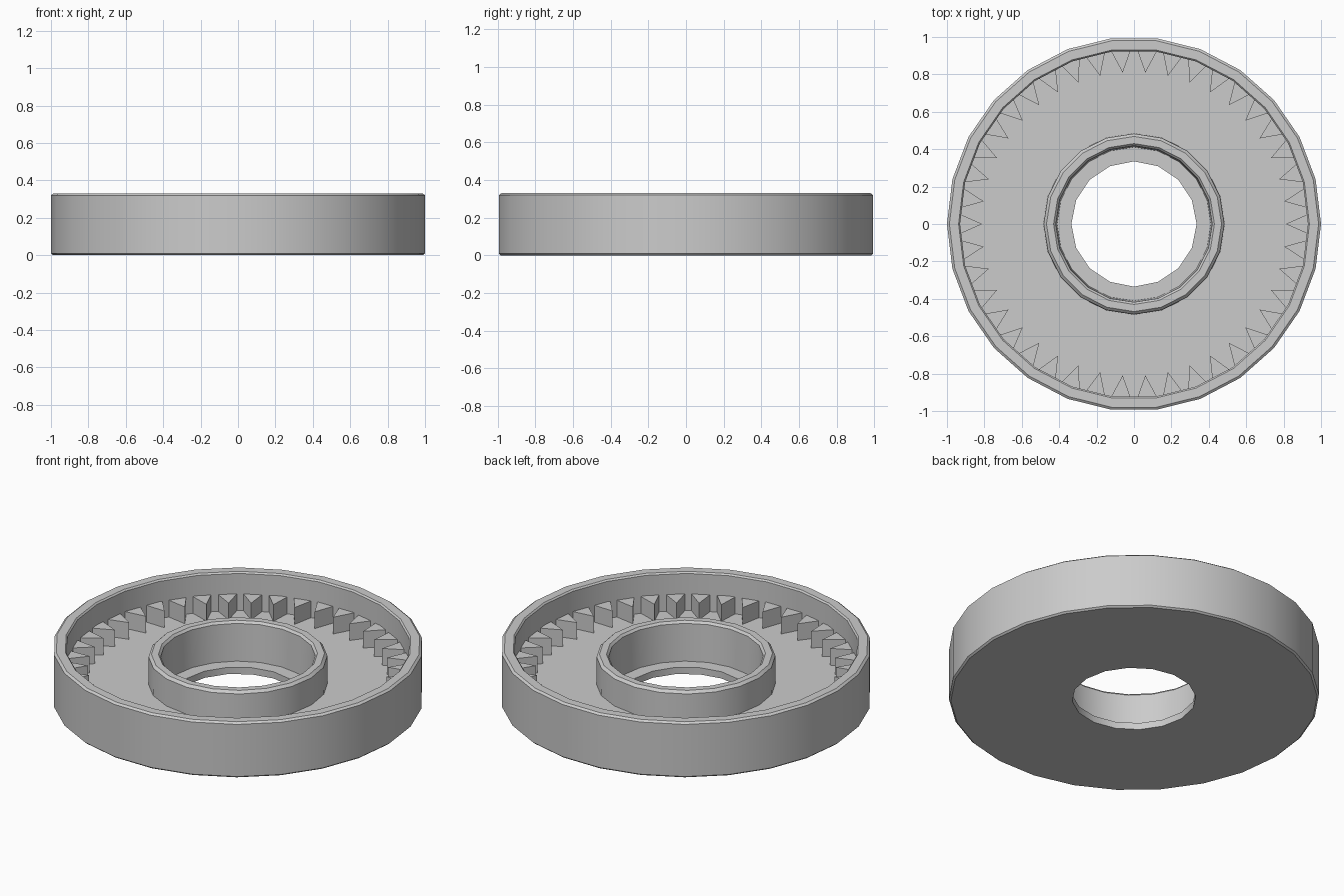
import bpy, bmesh, math
from math import cos, sin, pi, tau

cube = bpy.data.objects.get("Cube")
if cube:
    bpy.data.objects.remove(cube)

grey = bpy.data.materials.new("plain_grey")
grey.use_nodes = True
colour = (0.6, 0.6, 0.6, 1)
grey.diffuse_color = colour
grey.node_tree.nodes["Principled BSDF"].inputs["Base Color"].default_value = colour


def finish(bm, name, smooth_angle=None):
    mesh = bpy.data.meshes.new(name)
    bm.to_mesh(mesh)
    bm.free()
    mesh.materials.append(grey)
    ob = bpy.data.objects.new(name, mesh)
    bpy.context.collection.objects.link(ob)
    if smooth_angle:
        bpy.ops.object.select_all(action='DESELECT')
        ob.select_set(True)
        bpy.context.view_layer.objects.active = ob
        bpy.ops.object.shade_smooth_by_angle(angle=math.radians(smooth_angle))
    return ob


def bridge(bm, a, b):
    """Skin two rings that may have different side counts."""
    na, nb = len(a), len(b)
    if na == nb:
        for i in range(na):
            j = (i + 1) % na
            bm.faces.new((a[i], b[i], b[j], a[j]))
        return
    i = j = 0
    while i < na or j < nb:
        if j >= nb or (i < na and (i + 0.5) / na <= (j + 0.5) / nb):
            bm.faces.new((a[i % na], b[j % nb], a[(i + 1) % na]))
            i += 1
        else:
            bm.faces.new((a[i % na], b[j % nb], b[(j + 1) % nb]))
            j += 1


def lathe(name, profile):
    """Profile points are radius, height, side count."""
    bm = bmesh.new()
    rings = [[bm.verts.new((r * cos(tau * k / n), r * sin(tau * k / n), z))
              for k in range(n)] for r, z, n in profile]
    for a, b in zip(rings, rings[1:]):
        bridge(bm, a, b)
    bm.normal_update()
    return finish(bm, name, 30)


HOLE, HUB, RIM = 16, 20, 26
FLOOR, LEDGE = 0.10, 0.04

# Tray: centre hole, underside, bevelled rim and recessed floor
lathe("ring_housing", [
    (0.335, LEDGE, HOLE), (0.335, 0, HOLE), (0.99, 0, RIM), (1, 0.009, RIM),
    (1, 0.32, RIM), (0.987, 0.33, RIM), (0.938, 0.33, RIM),
    (0.93, 0.321, RIM), (0.93, FLOOR, RIM), (0.485, FLOOR, HUB)])

# Raised collar with a stepped bore
lathe("centre_hub", [
    (0.485, FLOOR, HUB), (0.483, 0.26, HUB), (0.468, 0.275, HUB),
    (0.43, 0.275, HUB), (0.418, 0.262, HUB), (0.411, LEDGE, HUB),
    (0.335, LEDGE, HOLE)])

# Inward-pointing triangular teeth
TEETH, TOOTH_TOP = 42, 0.20
bm = bmesh.new()
for k in range(TEETH):
    a = tau * k / TEETH
    corners = [(0.935, -0.055), (0.935, 0.055), (0.812, 0)]
    low, high = ([bm.verts.new((r * cos(a) - t * sin(a), r * sin(a) + t * cos(a), z))
                  for r, t in corners] for z in (FLOOR, TOOTH_TOP))
    bm.faces.new(high)
    for i in range(3):
        j = (i + 1) % 3
        bm.faces.new((low[i], low[j], high[j], high[i]))
bmesh.ops.recalc_face_normals(bm, faces=bm.faces)
finish(bm, "inner_teeth")
